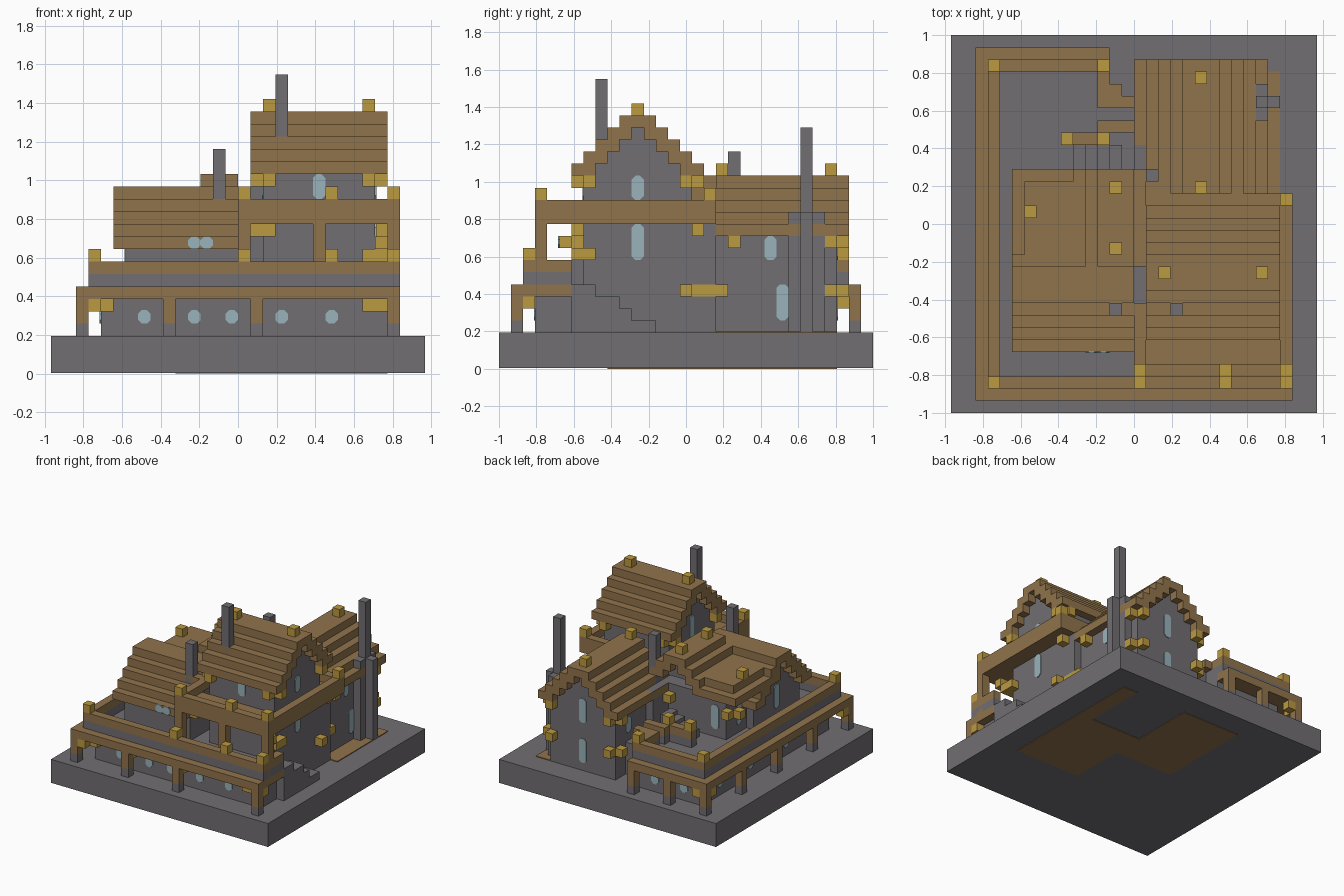
import bpy
import bmesh
from mathutils import Vector

if "Cube" in bpy.data.objects:
    bpy.data.objects.remove(bpy.data.objects["Cube"])

UNIT = 2 / 31  # one building block


def material(name, color):
    mat = bpy.data.materials.new(name)
    mat.use_nodes = True
    mat.diffuse_color = (*color, 1)
    mat.node_tree.nodes["Principled BSDF"].inputs["Base Color"].default_value = (*color, 1)
    return mat


stone = material("grey stone", (.165, .158, .167))
wood = material("brown wood", (.28, .173, .072))
gold = material("gold lantern", (.5, .32, .053))
glass = material("pale glass", (.32, .45, .5))


def place(x, y, z):
    return Vector((x * UNIT, (y - 15.5) * UNIT, z * UNIT))


def finish(name, bm, mat):
    bmesh.ops.recalc_face_normals(bm, faces=bm.faces)
    mesh = bpy.data.meshes.new(name)
    bm.to_mesh(mesh)
    bm.free()
    mesh.materials.append(mat)
    bpy.context.collection.objects.link(bpy.data.objects.new(name, mesh))


def blocks(name, mat, *boxes):
    """Boxes given as low x, high x, low y, high y, low z, high z in blocks."""
    bm = bmesh.new()
    for x0, x1, y0, y1, z0, z1 in boxes:
        low, high = place(x0, y0, z0), place(x1, y1, z1)
        for v in bmesh.ops.create_cube(bm, size=1)["verts"]:
            v.co = (low + high) / 2 + v.co * (high - low)
    finish(name, bm, mat)


def cubes(name, mat, *corners):
    blocks(name, mat, *[(x, x + 1, y, y + 1, z, z + 1) for x, y, z in corners])


def windows(name, facing, wall, *spans):
    """Thin panes with cut corners; each span is side start, bottom, top."""
    bm = bmesh.new()
    cut = .3
    for a, low, high in spans:
        outline = [(a + cut, low), (a + 1 - cut, low), (a + 1, low + cut), (a + 1, high - cut),
                   (a + 1 - cut, high), (a + cut, high), (a, high - cut), (a, low + cut)]
        across = facing in ("east", "west")
        sign = 1 if facing in ("east", "north") else -1
        w = wall - sign * .03
        pts = [place(w, s, z) if across else place(s, w, z) for s, z in outline]
        face = bm.faces.new([bm.verts.new(p) for p in pts])
        step = Vector((1, 0, 0) if across else (0, 1, 0)) * sign * .008
        made = bmesh.ops.extrude_face_region(bm, geom=[face])["geom"]
        bmesh.ops.translate(bm, vec=step, verts=[g for g in made if isinstance(g, bmesh.types.BMVert)])
    finish(name, bm, glass)


def gabled_roof(name, along, centre, top, start, end, layers=5):
    """Stepped roof over a stone gable, ridge along the given axis."""
    roof, fill = [], []

    def add(target, c0, c1, r0, r1, z):
        span = (r0, r1, c0, c1) if along == "x" else (c0, c1, r0, r1)
        target.append((*span, z, z + 1))

    for i in range(layers):
        half, z = i + 1.5, top - 1 - i
        if i == 0:
            add(roof, centre - half, centre + half, start, end, z)
            continue
        add(roof, centre - half, centre - half + 2, start, end, z)
        add(roof, centre + half - 2, centre + half, start, end, z)
        add(fill, centre - half + 1, centre + half - 1, start + 1, end - 1, z)
    blocks(name + "_roof", wood, *roof)
    blocks(name + "_gable", stone, *fill)


def corbels(name, x0, x1, y0, y1, z):
    """Lantern blocks on both sides of each wall corner."""
    spots = []
    for x, out in ((x0, -1), (x1 - 1, 1)):
        for y, front in ((y0, -1), (y1 - 1, 1)):
            spots += [(x + out, y, z), (x, y + front, z)]
    cubes(name, gold, *spots)


# Ground slab and the floor set into its underside
blocks("ground_slab", stone, (-15, 15, 0, 31, .07, 3))
blocks("underside_floor", wood, (3, 12, 9, 20, 0, .1), (10, 12, 20, 28, 0, .1), (-5, 3, 16, 28, 0, .1))
blocks("side_path", wood, (10, 12, 18, 28, 3, 3.1))

# Terrace
blocks("terrace", stone, (-11, 11, 3, 16, 3, 7), (-11, -2, 16, 28, 3, 7),
       (11, 12, 3, 6, 3, 7), (-2, 1, 16, 26, 3, 7))
blocks("terrace_beam", wood, (-13, 13, 1, 3, 6, 7), (-13, -11, 3, 28, 6, 7),
       (-13, -2, 28, 30, 6, 7), (12, 13, 3, 6, 6, 7))


def parapet(name, mat, z):
    blocks(name, mat, (-12, 13, 2, 3, z, z + 1), (-12, -11, 3, 28, z, z + 1),
           (-12, -2, 28, 29, z, z + 1), (-3, -2, 25, 28, z, z + 1), (-2, 0, 25, 26, z, z + 1),
           (-3, 0, 23, 24, z, z + 1), (-6, -2, 22, 23, z, z + 1), (12, 13, 3, 6, z, z + 1))


parapet("parapet_wall", stone, 7)
parapet("parapet_rail", wood, 8)
cubes("parapet_block", wood, (-2, 26, 8))
cubes("parapet_lanterns", gold, (-12, 2, 9), (0, 2, 9), (7, 2, 9), (12, 2, 9),
      (-12, 28, 9), (-3, 28, 9), (-6, 22, 9), (-3, 22, 9))

# Posts holding the terrace edge
posts = [(x, 1) for x in (-13, -6, 1, 12)] + [(-13, y) for y in (8, 15, 22, 29)] + [(-8, 29), (-3, 29)]
blocks("post_feet", stone, *[(x, x + 1, y, y + 1, 3, 4) for x, y in posts])
blocks("terrace_posts", wood, *[(x, x + 1, y, y + 1, 4, 6) for x, y in posts])
cubes("post_brackets", gold, (-12, 1, 5), (-11, 2, 5), (-6, 2, 5), (1, 2, 5), (10, 2, 5), (11, 2, 5),
      (12, 2, 5), (-13, 2, 5), (-13, 28, 5), (-12, 29, 5))

# Stairs beside the house and up from the rear terrace
blocks("side_stairs", stone, (11, 13, 6, 8, 3, 7), (11, 13, 8, 10, 3, 6),
       (11, 13, 10, 11, 3, 5), (11, 13, 11, 13, 3, 4))
blocks("rear_stairs", stone, *[(i - 5, i - 4, 20, 22, 7, 8 + i * .5) for i in range(4)])

# Main house
blocks("main_walls", stone, (2, 11, 7, 16, 3, 16))
gabled_roof("main", "x", 11.5, 21, 1, 12)
corbels("main_corbels", 2, 11, 7, 16, 15)
cubes("main_ridge_lanterns", gold, (2, 11, 21), (10, 11, 21))
cubes("main_wall_lanterns", gold, (1, 6, 11), (2, 6, 11), (10, 6, 9), (11, 6, 9), (11, 7, 9),
      (11, 5, 10), (11, 16, 11), (11, 15, 6), (10, 16, 6), (10, 17, 6), (10, 18, 6))

# Balcony around the main house
blocks("balcony_floor", wood, (0, 13, 3, 7, 12, 13), (11, 13, 7, 18, 12, 13), (1, 11, 16, 18, 12, 13))
blocks("balcony_rail", wood, (0, 13, 3, 4, 13, 14), (12, 13, 4, 18, 13, 14),
       (0, 1, 4, 9, 13, 14), (1, 12, 17, 18, 13, 14))
blocks("balcony_posts", wood, (0, 1, 3, 4, 7, 12), (6, 7, 3, 4, 7, 12), (12, 13, 3, 4, 7, 12))
cubes("balcony_lanterns", gold, (0, 3, 14), (7, 3, 14), (12, 3, 14), (12, 17, 14))

# Rear house
blocks("rear_walls", stone, (1, 10, 16, 28, 3, 11), (10, 11, 16, 18, 3, 12), (0, 1, 13, 22, 7, 12))
gabled_roof("rear", "y", 5.5, 16, 18, 29)
corbels("rear_corbels", 1, 10, 19, 28, 10)
cubes("rear_ridge_lanterns", gold, (5, 27, 16), (5, 18, 16))
cubes("rear_door_lanterns", gold, (10, 27, 6), (9, 28, 6), (1, 28, 6), (0, 27, 6))

# West wing with its cross roof
blocks("west_walls", stone, (-9, 0, 6, 15, 7, 10), (-8, 1, 13, 19, 7, 12))
gabled_roof("west", "x", 10.5, 15, -10, 0)
gabled_roof("cross", "y", -1.5, 16, 12, 20, 3)
blocks("west_flat_roof", wood, (-10, -4, 11, 20, 12, 13), (-9, -4, 13, 19, 13, 14))
corbels("west_corbels", -9, 0, 6, 19, 10)
cubes("west_ridge_lanterns", gold, (-2, 18, 16), (-2, 13, 16), (-9, 16, 14))

# Chimneys
blocks("chimneys", stone, (3, 4, 8, 9, 16, 24), (-2, -1, 8, 9, 12, 18), (1, 2, 19, 20, 11, 18),
       (10, 11, 24, 27, 3, 13), (11, 12, 25, 26, 3, 13), (10, 11, 25, 26, 13, 20))

# Windows
windows("terrace_windows", "south", 3, *[(x, 4, 5.1) for x in (-8, -4, -1, 3, 7)])
windows("terrace_side_windows", "west", -11, *[(y, 4, 5.1) for y in (6, 11, 18, 24)])
windows("terrace_rear_windows", "north", 28, *[(x, 4, 5.1) for x in (-9, -5)])
windows("main_front_window", "south", 7, (6, 14, 16))
windows("main_side_windows", "east", 11, (11, 9, 12), (11, 14, 16))
windows("main_west_window", "west", 2, (11, 14, 17))
windows("rear_side_windows", "east", 10, (22, 9, 11), (23, 4, 7))
windows("rear_gable_windows", "north", 28, (5, 4, 7), (5, 9, 12))
windows("rear_west_window", "west", 1, (25, 8, 10))
windows("west_front_windows", "south", 5, (-4, 10, 11), (-3, 10, 11))
windows("west_gable_windows", "west", -9, (10, 8, 11))
windows("west_side_window", "west", -8, (16, 8, 11))
windows("west_rear_window", "north", 19, (-7, 8, 11))
